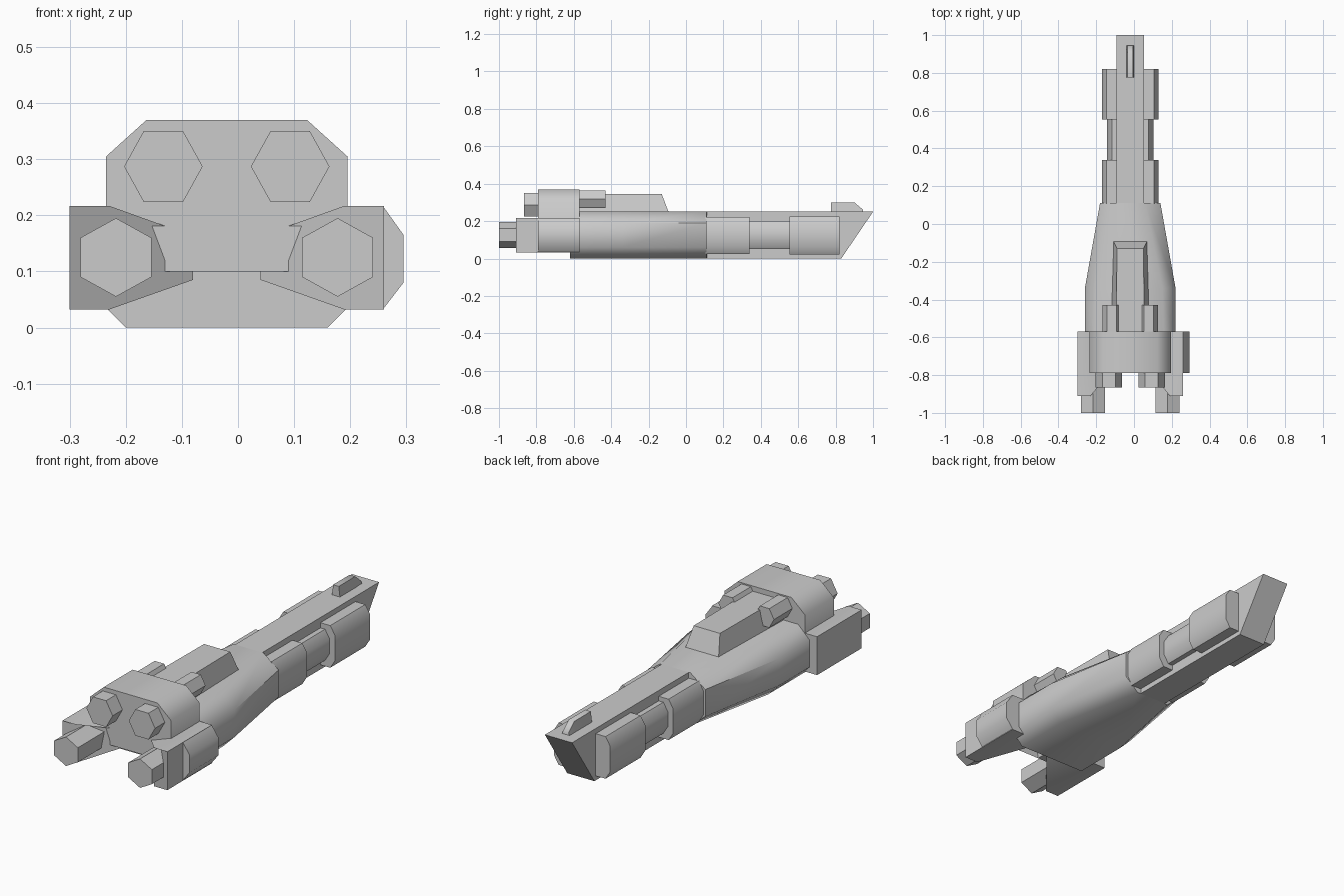
import bpy, bmesh, math

if "Cube" in bpy.data.objects:
    bpy.data.objects.remove(bpy.data.objects["Cube"])

CX = -0.02  # symmetry line of the ship


def loft(name, rings):
    """Skin a closed mesh through rings of equal point count."""
    bm = bmesh.new()
    loops = [[bm.verts.new((x + CX, y, z)) for x, y, z in r] for r in rings]
    n = len(loops[0])
    for a, b in zip(loops, loops[1:]):
        for i in range(n):
            j = (i + 1) % n
            bm.faces.new((a[i], a[j], b[j], b[i]))
    caps = [bm.faces.new(loops[0]), bm.faces.new(loops[-1])]
    bmesh.ops.triangulate(bm, faces=[f for f in caps if len(f.verts) > 8])
    bmesh.ops.recalc_face_normals(bm, faces=bm.faces)
    me = bpy.data.meshes.new(name)
    bm.to_mesh(me)
    bm.free()
    ob = bpy.data.objects.new(name, me)
    bpy.context.collection.objects.link(ob)
    return ob


def extrude(name, profile, y0, y1):
    return loft(name, [[(x, y, z) for x, z in profile] for y in (y0, y1)])


def hexagon(name, x, z, rx, rz, y0, y1, pointed=False):
    turn = math.pi / 6 if pointed else 0
    pts = [(x + rx * math.cos(k * math.pi / 3 + turn),
            z + rz * math.sin(k * math.pi / 3 + turn)) for k in range(6)]
    return extrude(name, pts, y0, y1)


def hull_ring(y, bottom, side, top, zl=0.06, zh=0.19):
    half = [(bottom, 0), (side, zl), (side, zh), (top, 0.25)]
    pts = half + [(-x, z) for x, z in reversed(half)]
    return [(x, y, z) for x, z in pts]


# Main hull, wide at the engines and stepping in to a narrow prow
nose = [(x, 0.83 + 0.17 * z / 0.25, z) for x, _, z in hull_ring(0, .0725, .0725, .0725)]
loft("hull", [
    hull_ring(-0.62, 0.18, 0.24, 0.18),
    hull_ring(-0.34, 0.18, 0.24, 0.17),
    hull_ring(0.11, 0.09, 0.16, 0.08),
    hull_ring(0.112, 0.0725, 0.0725, 0.0725),
    nose])

# Raised deck with sloped sides and front
loft("upper_deck", [
    [(-0.105, -0.6, 0.24), (0.105, -0.6, 0.24), (0.075, -0.6, 0.345), (-0.075, -0.6, 0.345)],
    [(-0.09, -0.09, 0.24), (0.09, -0.09, 0.24), (0.07, -0.13, 0.345), (-0.07, -0.13, 0.345)]])

# Small sensor fin on the prow
loft("nose_sensor", [
    [(-0.022, 0.775, 0.24), (0.022, 0.775, 0.24), (0.015, 0.775, 0.3), (-0.015, 0.775, 0.3)],
    [(-0.022, 0.90, 0.24), (0.022, 0.90, 0.24), (0.015, 0.90, 0.3), (-0.015, 0.90, 0.3)],
    [(-0.022, 0.945, 0.24), (0.022, 0.945, 0.24), (0.015, 0.945, 0.262), (-0.015, 0.945, 0.262)]])

# Engine block: chamfered arch with a central slot
right = [(0.045, 0.24), (0.06, 0.10), (0.215, 0.10), (0.215, 0.305), (0.143, 0.37)]
extrude("engine_block", right + [(-x, z) for x, z in reversed(right)], -0.79, -0.57)

for s, side in ((1, "right"), (-1, "left")):
    # Side pods on the prow with a slimmer link between them
    for part, y0, y1, w, lo, hi in (("rear_pod", 0.105, 0.34, 0.15, 0.025, 0.222),
                                    ("pod_link", 0.33, 0.56, 0.122, 0.05, 0.2),
                                    ("front_pod", 0.553, 0.82, 0.15, 0.022, 0.225)):
        extrude(f"{side}_{part}", [(s * 0.05, lo), (s * (w - 0.025), lo), (s * w, lo + 0.04),
                                   (s * w, hi - 0.04), (s * (w - 0.025), hi), (s * 0.05, hi)], y0, y1)

    # Engine nacelle, rear face swept back to the outside
    section = [(0.28, 0.032, -0.91), (0.28, 0.217, -0.91), (0.21, 0.217, -0.91),
               (0.06, 0.163, -0.73), (0.06, 0.085, -0.73), (0.21, 0.032, -0.91)]
    loft(f"{side}_nacelle", [[(s * x, y, z) for x, z, y in section],
                             [(s * x, -0.57, z) for x, z, y in section]])

    # Thruster nozzles and deck tanks
    hexagon(f"{side}_lower_nozzle", s * 0.1975, 0.125, 0.073, 0.07, -1.0, -0.72, True)
    hexagon(f"{side}_upper_nozzle", s * 0.113, 0.287, 0.07, 0.073, -0.865, -0.75)
    hexagon(f"{side}_deck_tank", s * 0.098, 0.318, 0.05, 0.053, -0.6, -0.43)

# Extra armour wedge on one nacelle
extrude("nacelle_armour", [(0.27, 0.032), (0.278, 0.032), (0.315, 0.08),
                           (0.315, 0.165), (0.278, 0.217), (0.27, 0.217)], -0.79, -0.57)

for ob in bpy.context.scene.objects:
    ob.select_set(True)
    bpy.context.view_layer.objects.active = ob
bpy.ops.object.shade_smooth_by_angle(angle=math.radians(50))
